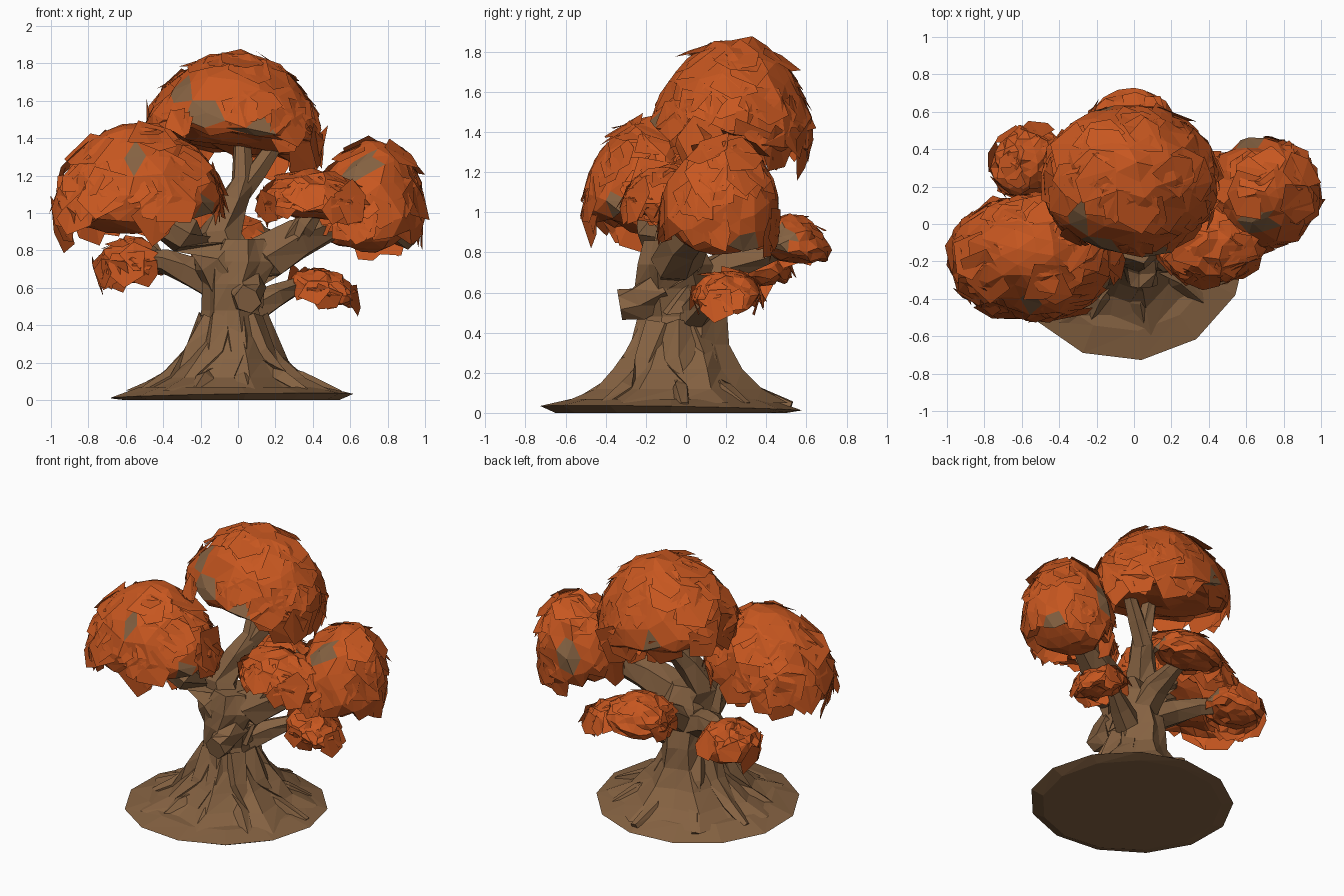
import bpy, bmesh, math, random
from mathutils import Vector, Euler

random.seed(11)
if "Cube" in bpy.data.objects:
    bpy.data.objects.remove(bpy.data.objects["Cube"])


def material(name, rgb):
    m = bpy.data.materials.new(name)
    m.use_nodes = True
    m.diffuse_color = (*rgb, 1)
    m.node_tree.nodes["Principled BSDF"].inputs["Base Color"].default_value = (*rgb, 1)
    return m


bark = material("bark_brown", (0.235, 0.122, 0.054))
leaf = material("leaf_orange", (0.57, 0.094, 0.014))


def finish(name, bm, mats):
    me = bpy.data.meshes.new(name)
    bm.to_mesh(me)
    bm.free()
    for m in mats:
        me.materials.append(m)
    ob = bpy.data.objects.new(name, me)
    bpy.context.collection.objects.link(ob)


def jitter(a):
    return Vector([random.uniform(-a, a) for _ in range(3)])


def skin(bm, rings):
    """Join rings of points into a closed, triangulated skin."""
    vs = [[bm.verts.new(p) for p in r] for r in rings]
    n = len(vs[0])
    for a, b in zip(vs, vs[1:]):
        for i in range(n):
            j = (i + 1) % n
            bm.faces.new((a[i], a[j], b[j]))
            bm.faces.new((a[i], b[j], b[i]))
    bm.faces.new(vs[0][::-1])
    bm.faces.new(vs[-1])
    bmesh.ops.recalc_face_normals(bm, faces=bm.faces)


def limb(name, path, r0, r1, sides=6):
    """Tapered, faceted branch or root along a path."""
    pts = [Vector(p) for p in path]
    rings = []
    for k, p in enumerate(pts):
        d = (pts[min(k + 1, len(pts) - 1)] - pts[max(k - 1, 0)]).normalized()
        u = d.orthogonal().normalized()
        v = d.cross(u)
        r = r0 + (r1 - r0) * k / (len(pts) - 1)
        ring = []
        for i in range(sides):
            t = math.tau * i / sides
            ring.append(p + (u * math.cos(t) + v * math.sin(t)) * r * random.uniform(0.85, 1.15))
        rings.append(ring)
    bm = bmesh.new()
    skin(bm, rings)
    for v in bm.verts:
        v.co.z = max(v.co.z, 0.015)
    finish(name, bm, [bark])


# Ground mound: thin disc with an undercut rim, higher at the front and left
rings = []
for r, z, lean in ((0.58, 0, 0), (0.657, 0.022, 0.016), (0.5, 0.07, 0)):
    ring = []
    for i in range(13):
        c, s = math.cos(math.tau * i / 13 - 1.45), math.sin(math.tau * i / 13 - 1.45)
        ring.append((-0.04 + r * c, -0.075 + r * s, z + lean * (0.7 * c - 0.7 * s)))
    rings.append(ring)
bm = bmesh.new()
skin(bm, rings)
finish("ground_mound", bm, [bark])

# Trunk: fluted, flaring to the ground and opening at the fork
profile = [(-0.03, -0.06, 0.05, 0.53, 0.54), (-0.03, -0.05, 0.12, 0.40, 0.39),
           (-0.02, -0.04, 0.22, 0.28, 0.30), (-0.02, -0.03, 0.34, 0.18, 0.235),
           (-0.03, -0.02, 0.48, 0.15, 0.22), (-0.02, -0.04, 0.62, 0.16, 0.20),
           (0.01, -0.06, 0.74, 0.20, 0.18), (0.02, -0.07, 0.86, 0.13, 0.13)]
rings = []
for cx, cy, z, rx, ry in profile:
    ring = []
    for i in range(14):
        t = math.tau * i / 14
        g = (1.08 if i % 2 else 0.92) * random.uniform(0.95, 1.05)
        ring.append((cx + rx * g * math.cos(t), cy + ry * g * math.sin(t), z))
    rings.append(ring)
bm = bmesh.new()
skin(bm, rings)
finish("trunk", bm, [bark])

# Roots: ridges running from the trunk down to the mound
for i in range(9):
    t = math.tau * (i + random.uniform(-0.2, 0.2)) / 9
    c, s = math.cos(t), math.sin(t)
    reach = random.uniform(0.5, 0.58)
    limb("root", [(-0.03 + r * c, -0.05 + r * s, z) for r, z in
                  ((0.11, 0.42), (0.22, 0.24), (0.36, 0.11), (reach, 0.03))], 0.09, 0.03, 5)

# Branches
limb("right_branch", [(0, -0.06, 0.58), (-0.13, -0.11, 0.77), (-0.28, -0.15, 0.88),
                      (-0.43, -0.17, 0.97), (-0.62, -0.2, 1.1)], 0.15, 0.06)
limb("right_twig", [(-0.28, -0.12, 0.9), (-0.33, -0.02, 0.99), (-0.42, 0.0, 1.12)], 0.06, 0.03)
limb("left_branch", [(0.02, -0.04, 0.58), (0.15, -0.05, 0.75), (0.32, 0.0, 0.85),
                     (0.48, 0.07, 0.92), (0.7, 0.15, 1.02)], 0.16, 0.065)
limb("left_twig", [(0.22, -0.04, 0.8), (0.36, -0.07, 0.94), (0.46, -0.1, 1.08)], 0.09, 0.035)
limb("top_branch", [(-0.02, -0.06, 0.68), (-0.1, -0.05, 0.88), (-0.03, 0.04, 1.04),
                    (0.02, 0.12, 1.17), (0.02, 0.2, 1.42)], 0.14, 0.04)
limb("top_twig", [(0.0, 0.1, 1.1), (0.1, 0.15, 1.23), (0.22, 0.2, 1.4)], 0.07, 0.04)
limb("low_right_branch", [(-0.08, 0.02, 0.6), (-0.25, 0.1, 0.69), (-0.38, 0.2, 0.74),
                          (-0.55, 0.32, 0.75)], 0.11, 0.045)
limb("low_left_branch", [(0.06, 0.03, 0.48), (0.2, 0.1, 0.56), (0.32, 0.17, 0.61), (0.46, 0.2, 0.6)], 0.085, 0.03)
limb("back_branch", [(-0.02, 0.05, 0.62), (-0.01, 0.22, 0.74), (0, 0.38, 0.78), (0, 0.55, 0.84)], 0.1, 0.035)
limb("front_stub", [(0.04, -0.12, 0.62), (0.05, -0.24, 0.55), (0.05, -0.33, 0.535)], 0.1, 0.075)


def crown(name, centre, radii, low, tilt, flaps, size, bare=()):
    """Leafy dome with a shallow underside, covered in drooping leaf plates."""
    centre, rot = Vector(centre), Euler(tilt).to_matrix()
    bare = [Vector(b).normalized() for b in bare]
    mean = sum(radii) / 3

    def place(d):
        taper = 1 - 0.2 * max(d.z, 0)
        z = d.z if d.z > 0 else d.z * low
        return centre + rot @ Vector((d.x * radii[0] * taper, d.y * radii[1] * taper, z * radii[2]))

    def is_bare(d, reach):
        return any(d.angle(b) < reach / mean for b in bare)

    bm = bmesh.new()
    bmesh.ops.create_icosphere(bm, subdivisions=3, radius=1)
    spin = Euler(jitter(3)).to_matrix()
    for v in bm.verts:
        v.co = spin @ v.co
    for f in bm.faces:
        f.material_index = 1 if is_bare(f.calc_center_median(), 0.085) else 0
    for v in bm.verts:
        d = v.co.normalized()
        v.co = place(d) + jitter(size * 0.13)
        if d.z < -0.5:
            v.co.z += radii[2] * low * 0.35

    for _ in range(flaps):
        z = random.uniform(-0.4, 0.85)
        t = random.uniform(0, math.tau)
        h = math.sqrt(1 - z * z)
        d = Vector((h * math.cos(t), h * math.sin(t), z))
        if is_bare(d, 0.17):
            continue
        n = (rot @ Vector([d[k] / radii[k] for k in range(3)])).normalized()
        down = Vector((0, 0, -1))
        down = (down - n * down.dot(n)).normalized()
        side = n.cross(down)
        turn = random.uniform(-0.7, 0.7)
        down, side = (down * math.cos(turn) + side * math.sin(turn),
                      side * math.cos(turn) - down * math.sin(turn))
        lift = size * random.uniform(0.05, 0.28)
        s = size * random.uniform(0.7, 1.3)
        outline = []
        for a, b in ((-0.5, -0.5), (0.5, -0.5), (0.65, 0.2), (0.1, 0.7), (-0.6, 0.35)):
            a += random.uniform(-0.2, 0.2)
            b += random.uniform(-0.2, 0.2)
            outline.append(bm.verts.new(place(d) + side * a * s + down * b * s
                                        + n * (lift * (b + 0.3) - size * 0.12 * abs(a))))
        for k in (1, 2, 3):
            f = bm.faces.new((outline[0], outline[k + 1], outline[k]))
            f.normal_update()
            if f.normal.dot(n) < 0:
                f.normal_flip()
    finish(name, bm, [leaf, bark])


# Large crowns
crown("top_crown", (-0.02, 0.23, 1.42), (0.475, 0.405, 0.455), 0.28, (-0.14, 0.12, 0), 90, 0.16,
      [(-0.42, -0.95, 0.1), (-0.72, -0.65, 0.42), (0.25, -0.95, -0.12), (-0.25, 0.95, -0.05)])
crown("right_crown", (-0.535, -0.175, 1.05), (0.455, 0.335, 0.44), 0.5, (0, -0.1, 0), 90, 0.16,
      [(0.06, -0.75, 0.55), (0.85, -0.5, -0.2)])
crown("left_crown", (0.7, 0.17, 1.0), (0.295, 0.3, 0.4), 0.85, (-0.12, 0.22, 0), 75, 0.14,
      [(-0.5, -0.7, 0.6), (-0.3, -0.75, 0.62), (-0.3, 0.9, 0.1), (0.85, 0.4, -0.45)])

# Small crowns
crown("left_front_crown", (0.4, -0.1, 1.05), (0.28, 0.22, 0.18), 0.7, (0, 0.03, 0), 36, 0.12)
crown("low_left_crown", (0.46, 0.2, 0.585), (0.185, 0.17, 0.115), 0.85, (0, 0.35, 0), 14, 0.11)
crown("low_right_crown", (-0.565, 0.33, 0.72), (0.2, 0.195, 0.155), 0.9, (0, -0.1, 0), 18, 0.11,
      [(0.9, -0.2, 0.3)])
crown("back_crown", (-0.01, 0.53, 0.835), (0.24, 0.195, 0.15), 0.85, (-0.2, 0, 0), 18, 0.11,
      [(0.9, -0.4, 0.2)])
